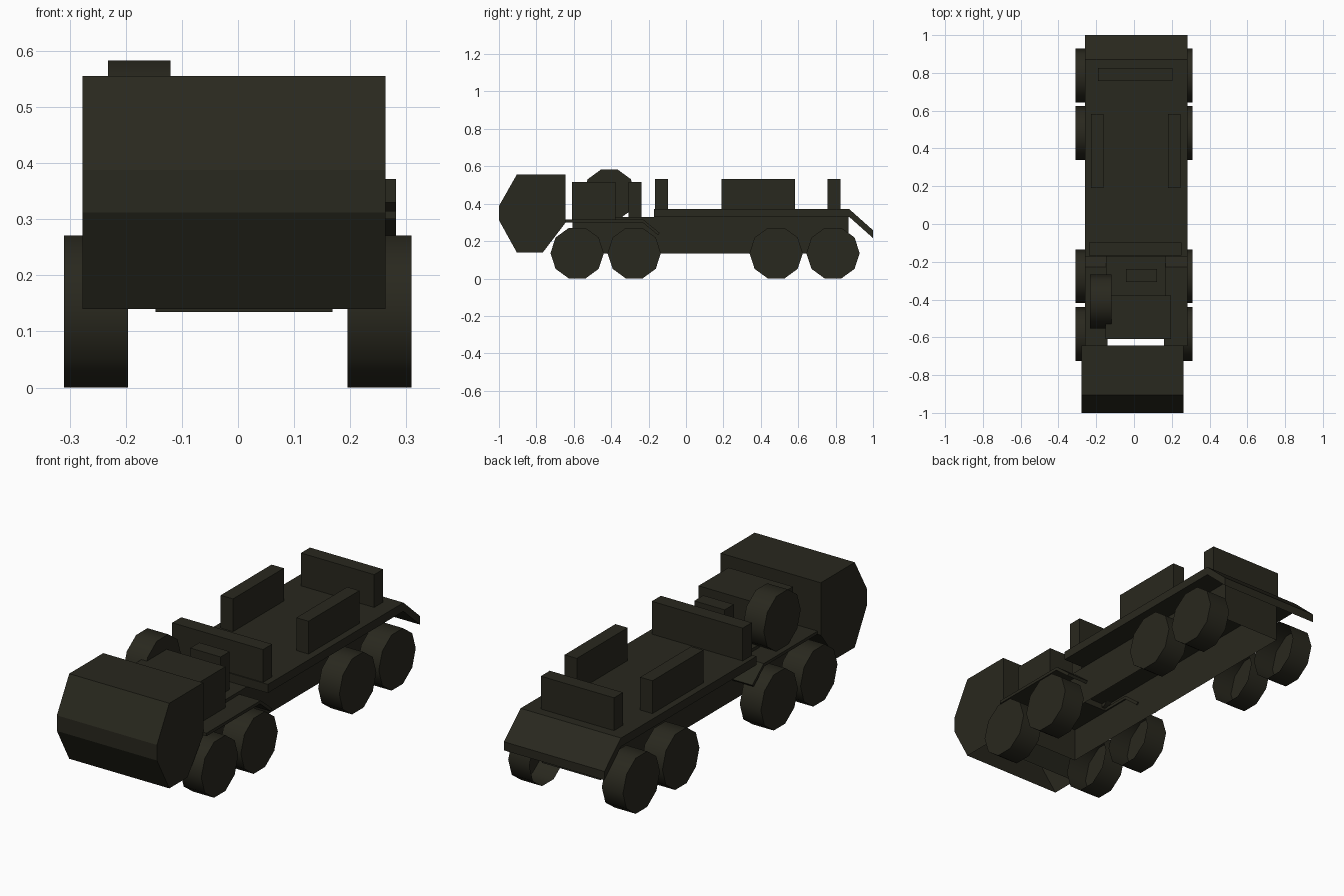
import bpy, bmesh, math

if "Cube" in bpy.data.objects:
    bpy.data.objects.remove(bpy.data.objects["Cube"])

olive = bpy.data.materials.new("dark olive paint")
olive.diffuse_color = (0.022, 0.021, 0.013, 1)
olive.use_nodes = True
olive.node_tree.nodes["Principled BSDF"].inputs["Base Color"].default_value = olive.diffuse_color


def extrude_x(name, profile, x0, x1, open_dir=None):
    """Extrude a (y, z) profile from x0 to x1; open_dir removes faces facing that way."""
    bm = bmesh.new()
    face = bm.faces.new([bm.verts.new((x0, y, z)) for y, z in profile])
    ext = bmesh.ops.extrude_face_region(bm, geom=[face])
    verts = [v for v in ext["geom"] if isinstance(v, bmesh.types.BMVert)]
    bmesh.ops.translate(bm, verts=verts, vec=(x1 - x0, 0, 0))
    if face.is_valid and len(bm.faces) == len(profile) + 1:
        bm.faces.new([v for v in face.verts])
    bmesh.ops.recalc_face_normals(bm, faces=bm.faces)
    bm.normal_update()
    if open_dir:
        gone = [f for f in bm.faces
                if sum(a * b for a, b in zip(f.normal, open_dir)) > 0.95]
        bmesh.ops.delete(bm, geom=gone, context='FACES')
    mesh = bpy.data.meshes.new(name)
    bm.to_mesh(mesh)
    bm.free()
    mesh.materials.append(olive)
    ob = bpy.data.objects.new(name, mesh)
    bpy.context.collection.objects.link(ob)
    return ob


def box(name, x0, x1, y0, y1, z0, z1, open_dir=None):
    return extrude_x(name, [(y0, z0), (y1, z0), (y1, z1), (y0, z1)], x0, x1, open_dir)


def wheel(name, x0, x1, y, z, open_dir=None, sides=10, apothem=0.1355):
    """Ten-sided tyre with a flat at the bottom and a softly shaded tread."""
    r = apothem / math.cos(math.pi / sides)
    pts = [(y + r * math.cos(2 * math.pi * i / sides),
            z + r * math.sin(2 * math.pi * i / sides)) for i in range(sides)]
    ob = extrude_x(name, pts, x0, x1, open_dir)
    bpy.ops.object.select_all(action='DESELECT')
    ob.select_set(True)
    bpy.context.view_layer.objects.active = ob
    bpy.ops.object.shade_smooth_by_angle(angle=math.radians(40))
    return ob


DOWN = (0, 0, -1)

# Hollow cab with sloped nose and cut-away rear underside
extrude_x("cab", [(-1, 0.312), (-1, 0.388), (-0.905, 0.555), (-0.643, 0.555),
                  (-0.643, 0.30), (-0.765, 0.14), (-0.905, 0.14)],
          -0.277, 0.263, DOWN)

# Chassis shell open underneath, deck and sloping tail flap
box("chassis", -0.147, 0.168, -0.608, 0.868, 0.135, 0.33, DOWN)
box("deck", -0.26, 0.282, -0.172, 0.872, 0.33, 0.372)
extrude_x("tail_flap", [(0.872, 0.372), (1, 0.258), (1, 0.216), (0.872, 0.33)],
          -0.26, 0.282)

# Front fenders with a folded rear edge
fender = [(-0.645, 0.315), (-0.228, 0.315), (-0.14, 0.243),
          (-0.15, 0.232), (-0.232, 0.300), (-0.645, 0.300)]
extrude_x("fender_left", fender, -0.26, -0.14)
extrude_x("fender_right", fender, 0.158, 0.282)

# Engine boxes behind the cab
box("engine_box", -0.15, 0.197, -0.61, -0.378, 0.30, 0.515)
box("small_equipment_box", -0.042, 0.122, -0.308, -0.238, 0.33, 0.515)

# Upright panels standing on the deck
box("front_panel", -0.238, 0.252, -0.167, -0.097, 0.372, 0.532)
box("rear_panel", -0.19, 0.205, 0.757, 0.826, 0.372, 0.532)
for side, x0 in (("left", -0.227), ("right", 0.181)):
    box("side_panel_" + side, x0, x0 + 0.066, 0.191, 0.583, 0.372, 0.532)

# Eight road wheels, hollow on the inner side, and a spare
for i, y in enumerate((-0.582, -0.277, 0.482, 0.786), 1):
    wheel(f"wheel_left_{i}", -0.31, -0.196, y, 0.1355, (1, 0, 0))
    wheel(f"wheel_right_{i}", 0.195, 0.309, y, 0.1355, (-1, 0, 0))
wheel("spare_wheel", -0.232, -0.12, -0.41, 0.4475)
